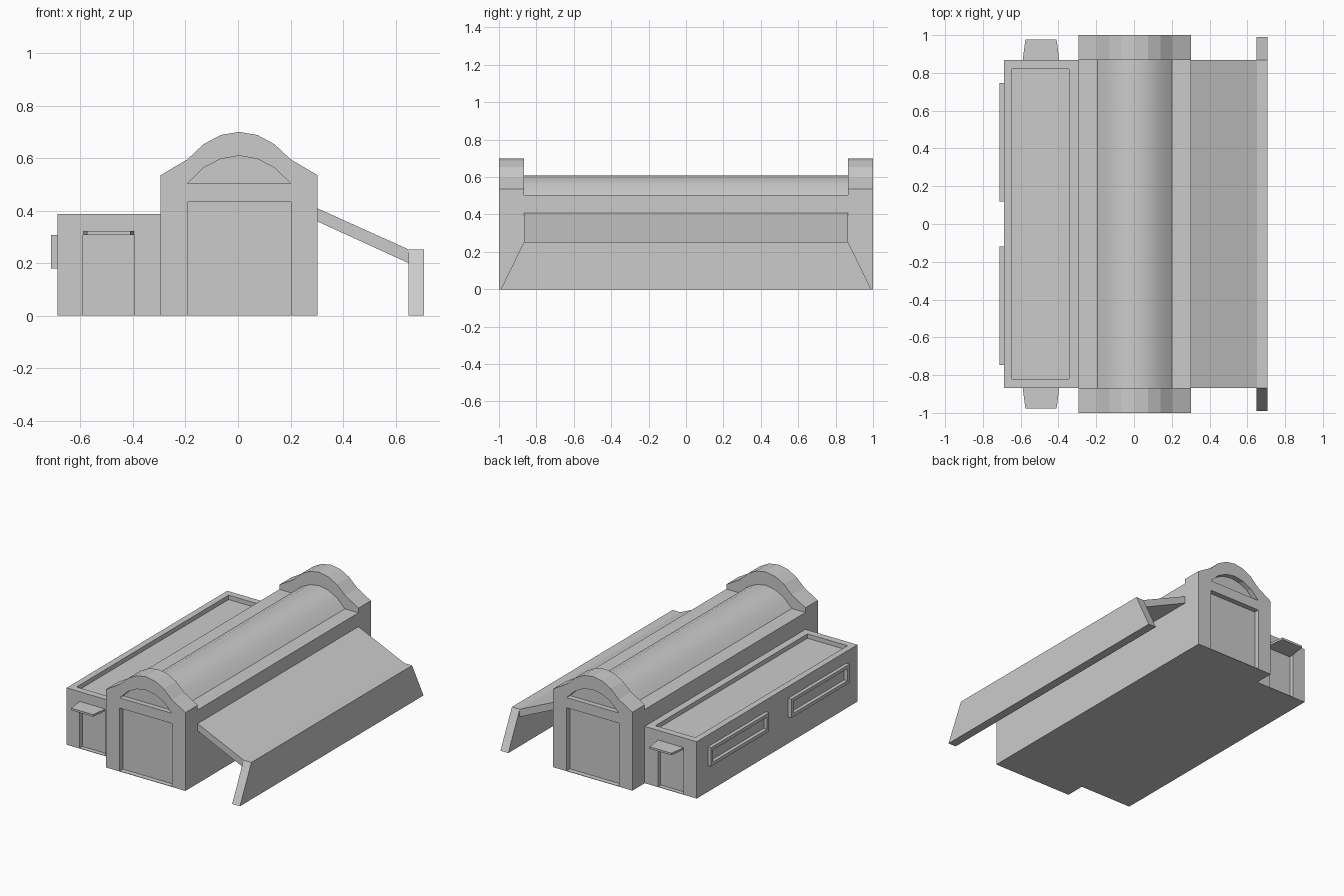
import bpy
import bmesh

if "Cube" in bpy.data.objects:
    bpy.data.objects.remove(bpy.data.objects["Cube"])


def prism(name, pts, a, b, axis='Y'):
    """Extrude a closed profile from a to b (Y: pts are x,z; X: pts are y,z; Z: pts are x,y)."""
    place = {'Y': lambda p, t: (p[0], t, p[1]),
             'X': lambda p, t: (t, p[0], p[1]),
             'Z': lambda p, t: (p[0], p[1], t)}[axis]
    bm = bmesh.new()
    lo = [bm.verts.new(place(p, a)) for p in pts]
    hi = [bm.verts.new(place(p, b)) for p in pts]
    bm.faces.new(lo)
    bm.faces.new(hi)
    n = len(pts)
    for i in range(n):
        j = (i + 1) % n
        bm.faces.new((lo[i], lo[j], hi[j], hi[i]))
    bmesh.ops.recalc_face_normals(bm, faces=bm.faces)
    mesh = bpy.data.meshes.new(name)
    bm.to_mesh(mesh)
    bm.free()
    ob = bpy.data.objects.new(name, mesh)
    bpy.context.collection.objects.link(ob)
    return ob


def box(name, x0, x1, y0, y1, z0, z1):
    return prism(name, [(x0, y0), (x1, y0), (x1, y1), (x0, y1)], z0, z1, 'Z')


def combine(target, other, op='DIFFERENCE'):
    """Apply a boolean and discard the helper object."""
    mod = target.modifiers.new("bool", 'BOOLEAN')
    mod.operation, mod.object, mod.solver = op, other, 'EXACT'
    bpy.context.view_layer.objects.active = target
    bpy.ops.object.modifier_apply(modifier=mod.name)
    bpy.data.objects.remove(other)


def arch(cx, half):
    """Mirror a half profile (outermost point first, apex last) about cx."""
    left = [(cx - x, z) for x, z in half]
    right = [(cx + x, z) for x, z in reversed(half) if x > 0]
    return left + right


CX, WALL, END, IN, DEPTH = 0.004, 0.299, 1.0, 0.867, 0.035
vault_half = [(0.197, 0.503), (0.135, 0.563), (0.07, 0.597), (0, 0.609)]
gable_half = [(WALL, 0), (WALL, 0.535), (0.197, 0.595), (0.135, 0.653),
              (0.07, 0.688), (0, 0.70)]

# Main hall: flat shoulders with a barrel vault between two tall gables
roof = [(WALL, 0), (WALL, 0.503)] + vault_half
hall = prism("main_hall", arch(CX, roof), -0.9, 0.9)
for s in (-1, 1):
    combine(hall, prism("gable", arch(CX, gable_half), s * IN, s * END), 'UNION')
for s in (-1, 1):
    y0, y1 = sorted((s * (END - DEPTH), s * 1.1))
    # Recessed main door and arched window above it
    combine(hall, box("door_cut", CX - 0.197, CX + 0.197, y0, y1, 0.003, 0.433))
    combine(hall, prism("window_cut", arch(CX, vault_half), y0, y1))
for p in hall.data.polygons:
    p.use_smooth = abs(p.center.y) < 0.5 and p.center.z > 0.51

# Side annex with sunken flat roof and recessed doors
annex = box("side_annex", -0.688, -0.29, -IN, IN, 0, 0.388)
combine(annex, box("roof_cut", -0.645, -0.343, -0.82, 0.82, 0.358, 0.5))
for s in (-1, 1):
    y0, y1 = sorted((s * (IN - 0.03), s * 1.1))
    combine(annex, box("door_cut", -0.59, -0.395, y0, y1, 0.003, 0.308))

    # Tapered awning over each annex door
    prism("door_awning", [(-0.59, s * 0.86), (-0.395, s * 0.86),
                          (-0.41, s * 0.978), (-0.575, s * 0.978)], 0.308, 0.322, 'Z')

    # Window frames on the long annex side
    y0, y1 = sorted((s * 0.12, s * 0.747))
    frame = box("window_frame", -0.712, -0.687, y0, y1, 0.18, 0.308)
    combine(frame, box("pane_cut", -0.8, -0.6, y0 + 0.023, y1 - 0.023, 0.203, 0.285))

# Sloping canopy and its splayed outer wall
prism("canopy_roof", [(0.30, 0.41), (0.65, 0.252), (0.65, 0.20), (0.30, 0.36)], -IN, IN)
prism("canopy_wall", [(-0.99, 0), (0.99, 0), (IN, 0.252), (-IN, 0.252)], 0.649, 0.708, 'X')
